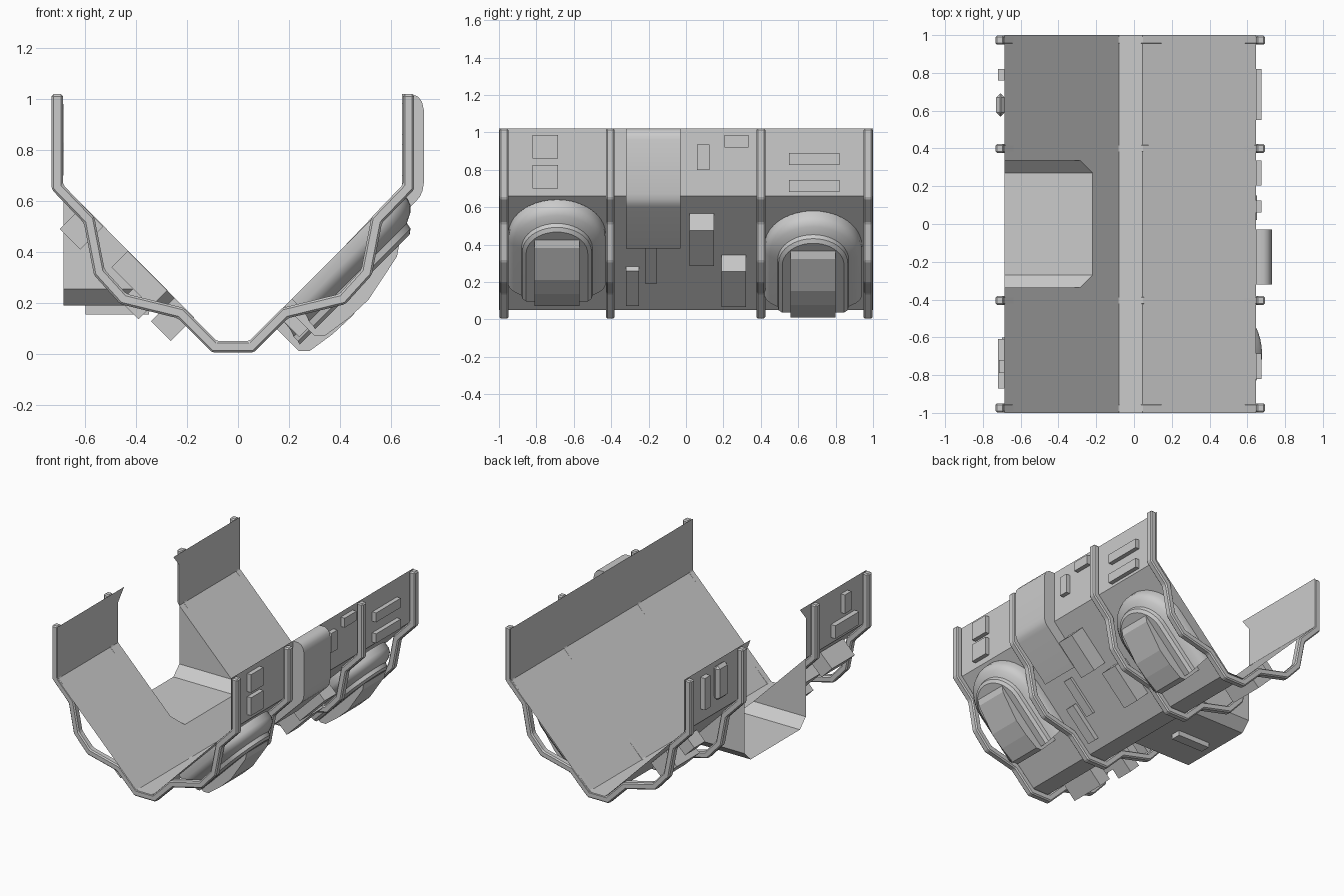
import bpy, bmesh, math
from mathutils import Vector

if "Cube" in bpy.data.objects:
    bpy.data.objects.remove(bpy.data.objects["Cube"])

grey = bpy.data.materials.new("plain_grey")
grey.diffuse_color = (0.6, 0.6, 0.6, 1)
grey.use_nodes = True
grey.node_tree.nodes["Principled BSDF"].inputs["Base Color"].default_value = grey.diffuse_color
S = math.sqrt(0.5)


def finish(name, bm, smooth=None, bevel=0):
    bmesh.ops.remove_doubles(bm, verts=bm.verts, dist=0.0005)
    bmesh.ops.recalc_face_normals(bm, faces=bm.faces)
    me = bpy.data.meshes.new(name)
    bm.to_mesh(me)
    bm.free()
    me.materials.append(grey)
    ob = bpy.data.objects.new(name, me)
    bpy.context.collection.objects.link(ob)
    if bevel:
        mod = ob.modifiers.new("bevel", "BEVEL")
        mod.width = bevel
        mod.segments = 1
        mod.limit_method = "ANGLE"
    if smooth:
        bpy.ops.object.select_all(action="DESELECT")
        ob.select_set(True)
        bpy.context.view_layer.objects.active = ob
        bpy.ops.object.shade_smooth_by_angle(angle=math.radians(smooth))
    return ob


def face(bm, pts):
    return bm.faces.new([bm.verts.new(p) for p in pts])


def extrude_xz(name, pts, y0, y1, **kw):
    """Close an xz profile and extrude it along y."""
    bm = bmesh.new()
    f = face(bm, [(x, y0, z) for x, z in pts])
    new = bmesh.ops.extrude_face_region(bm, geom=[f])["geom"]
    bmesh.ops.translate(bm, vec=(0, y1 - y0, 0),
                        verts=[v for v in new if isinstance(v, bmesh.types.BMVert)])
    return finish(name, bm, **kw)


def slope(side, u, w):
    """Point on a sloped wall: u up the slope, w outward from it."""
    x = 0.045 if side > 0 else -0.08
    return (x + side * S * (u + w), 0.05 + S * (u - w))


def slope_box(name, side, y0, y1, u0, u1, w):
    pts = [slope(side, *p) for p in ((u0, 0), (u1, 0), (u1, w), (u0, w))]
    extrude_xz(name, pts, y0, y1)


def wall_plate(name, side, y0, y1, z0, z1, depth, bevel=0):
    x = 0.645 if side > 0 else -0.685
    x2 = x + side * depth
    extrude_xz(name, [(x, z0), (x2, z0), (x2, z1), (x, z1)], y0, y1, bevel=bevel)


# Trench hull: thin sheet, with a bay opening through the left side
def left_x(z):
    return max(-0.685, -0.08 - (z - 0.05) * 0.605 / 0.61)


bm = bmesh.new()
right = [(-0.08, 0.05), (0.045, 0.05), (0.645, 0.66), (0.645, 1.02)]
for (xa, za), (xb, zb) in zip(right, right[1:]):
    face(bm, [(xa, -1, za), (xb, -1, zb), (xb, 1, zb), (xa, 1, za)])
half = [(1, 0.05), (1, 0.66), (0.335, 0.66), (0.335, 0.255), (0.27, 0.19)]
outline = half + [(-y, z) for y, z in reversed(half)]
face(bm, [(left_x(z), y, z) for y, z in outline])
for s in (1, -1):
    face(bm, [(-0.685, s * y, z) for y, z in
              ((1, 1.02), (1, 0.66), (0.335, 0.66), (0.335, 0.94), (0.27, 1.02))])
finish("trench_hull", bm)

# Side bay: floor, chamfers and triangular walls, open outward
bm = bmesh.new()
xa, xb, xo = left_x(0.19), left_x(0.255), -0.685
face(bm, [(xa, -0.27, 0.19), (xo, -0.27, 0.19), (xo, 0.27, 0.19), (xa, 0.27, 0.19)])
for s in (1, -1):
    face(bm, [(xa, s * 0.27, 0.19), (xo, s * 0.27, 0.19),
              (xo, s * 0.335, 0.255), (xb, s * 0.335, 0.255)])
    face(bm, [(xb, s * 0.335, 0.255), (xo, s * 0.335, 0.255), (xo, s * 0.335, 0.66)])
finish("side_bay", bm)
extrude_xz("bay_underplate", [(-0.6, 0.155), (-0.35, 0.155), (-0.35, 0.19), (-0.6, 0.19)],
           -0.035, 0.035)

# Bent ribs: mitred band around the hull
arm = [(0.69, 1.02), (0.69, 0.655), (0.565, 0.525), (0.525, 0.32),
       (0.43, 0.215), (0.205, 0.16), (0.072, 0.027)]
path = [Vector((-0.02 - x, z)) for x, z in arm] + \
       [Vector((-0.02 + x, z)) for x, z in reversed(arm)]


def offset(path, d):
    out = []
    for i, p in enumerate(path):
        a = (p - path[i - 1]).normalized() if i else None
        b = (path[i + 1] - p).normalized() if i < len(path) - 1 else a
        a = a or b
        na, nb = Vector((-a.y, a.x)), Vector((-b.y, b.x))
        m = (na + nb).normalized()
        out.append(p + m * d / m.dot(na))
    return out


band = offset(path, 0.0225) + offset(path, -0.0225)[::-1]
for yc in (-0.973, -0.405, 0.4, 0.973):
    extrude_xz("rib", [tuple(p) for p in band], yc - 0.024, yc + 0.024, bevel=0.008)

# Rounded band folded over the right wall
extrude_xz("right_wall_band",
           [(0.645, 1.02), (0.685, 1.02), (0.708, 1.01), (0.723, 0.99), (0.73, 0.96),
            (0.73, 0.67), (0.725, 0.64), (0.715, 0.618), (0.70, 0.60), (0.478, 0.38),
            (0.425, 0.43), (0.645, 0.66)], -0.32, -0.03, smooth=35)


# Right pods: stepped arch mounts with a protruding block
def pod(yc, uc):
    levels = [(0.26, 0), (0.26, 0.045), (0.25, 0.07), (0.23, 0.09), (0.2, 0.105),
              (0.19, 0.11), (0.185, 0.135), (0.165, 0.15)]
    bm = bmesh.new()
    rings = []
    for r, w in levels:
        flat = [(-r, -0.36 + 0.2 * (r - 0.165))]
        flat += [(-r * math.cos(math.pi * i / 20), r * math.sin(math.pi * i / 20))
                 for i in range(21)]
        flat += [(r, flat[0][1])]
        ring = []
        for v, du in flat:
            x, z = slope(1, uc + du, w)
            ring.append(bm.verts.new((x, yc + v, z)))
        rings.append(ring)
    for a, b in zip(rings, rings[1:]):
        for i in range(len(a)):
            j = (i + 1) % len(a)
            bm.faces.new((a[i], a[j], b[j], b[i]))
    bm.faces.new(rings[-1])
    finish("pod_arch", bm, smooth=25)
    prof = [(-0.38, 0), (-0.38, 0.166), (-0.35, 0.195), (-0.24, 0.212), (-0.13, 0.216),
            (0.07, 0.175), (0.12, 0.14), (0.12, 0)]
    extrude_xz("pod_block", [slope(1, uc + u, w) for u, w in prof], yc - 0.12, yc + 0.12)


pod(-0.69, 0.575)
pod(0.68, 0.49)

# Right wall plates
for y0, y1, z0, z1 in ((-0.82, -0.685, 0.86, 0.985), (-0.82, -0.685, 0.70, 0.825),
                       (0.06, 0.125, 0.80, 0.935), (0.205, 0.335, 0.92, 0.985),
                       (0.55, 0.82, 0.825, 0.89), (0.55, 0.82, 0.68, 0.745)):
    wall_plate("right_wall_plate", 1, y0, y1, z0, z1, 0.03)

# Right slope boxes
for b in ((0.02, 0.15, 0.46, 0.73, 0.127), (0.19, 0.32, 0.15, 0.417, 0.127),
          (-0.32, -0.25, 0.065, 0.33, 0.035), (-0.22, -0.155, 0.22, 0.49, 0.02)):
    slope_box("right_slope_box", 1, *b)

# Left wall plates
wall_plate("left_wall_plate", -1, 0.76, 0.82, 0.75, 0.97, 0.035)
wall_plate("left_wall_bar", -1, 0.57, 0.69, 0.76, 1.0, 0.045, bevel=0.02)
wall_plate("left_wall_plate", -1, -0.79, -0.72, 0.83, 0.96, 0.03)
wall_plate("left_wall_plate", -1, -0.87, -0.61, 0.70, 0.79, 0.035)

# Left slope boxes
for b in ((-0.85, -0.6, 0.636, 0.75, 0.127), (-0.91, -0.65, 0.13, 0.24, 0.13),
          (-0.8, -0.55, 0.28, 0.5, 0.09), (-0.62, -0.5, 0.28, 0.38, 0.16),
          (0.55, 0.8, 0.3, 0.46, 0.12), (0.6, 0.72, 0.5, 0.6, 0.09)):
    slope_box("left_slope_box", -1, *b)
